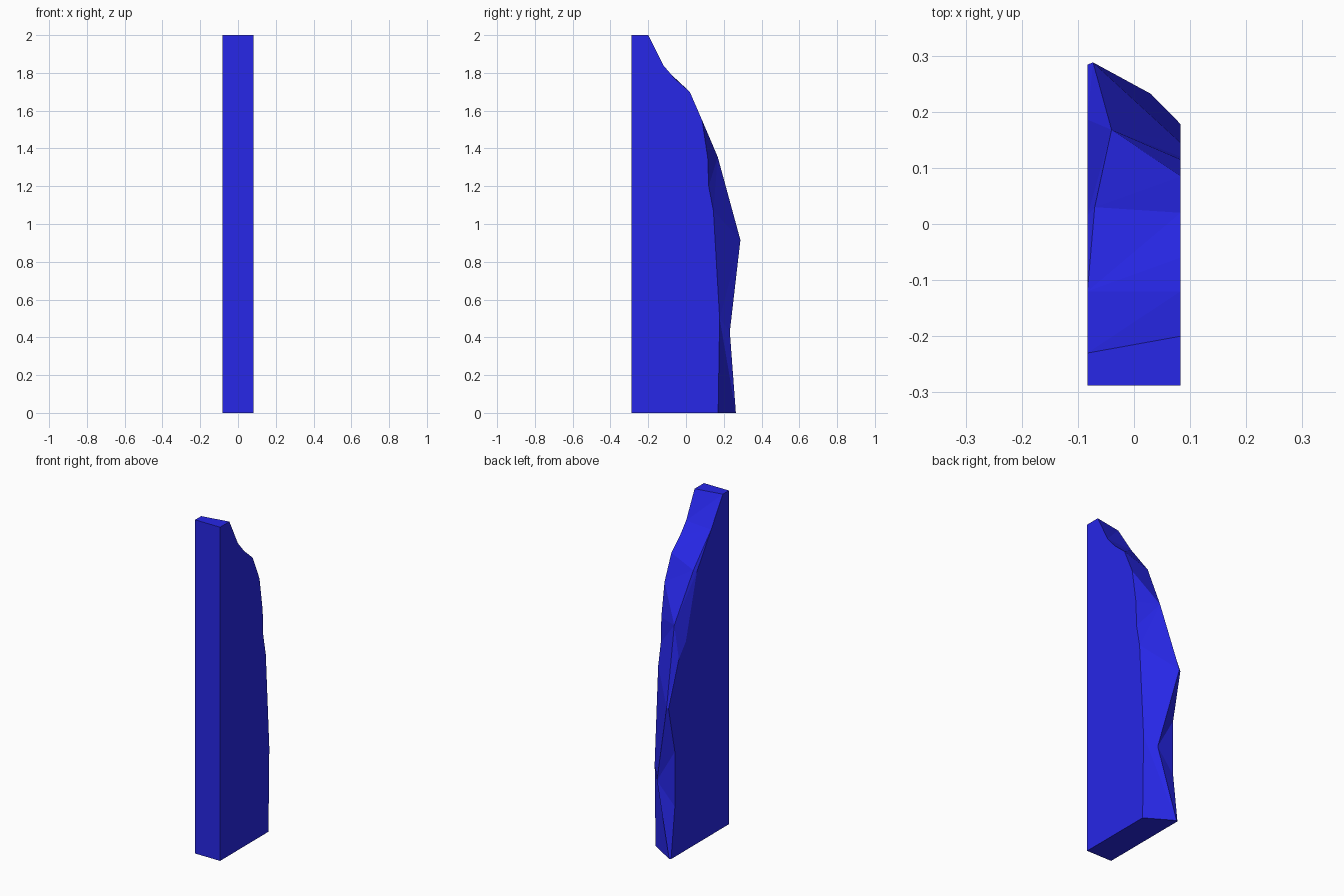
import bpy
import bmesh

default = bpy.data.objects.get("Cube")
if default:
    bpy.data.objects.remove(default, do_unlink=True)

HALF = 0.083      # half thickness of the slab
FRONT = -0.288    # flat front face

# One plain blue material
blue = bpy.data.materials.new("deep_blue")
blue.use_nodes = True
colour = (0.02, 0.02, 0.8, 1)
blue.diffuse_color = colour
blue.node_tree.nodes["Principled BSDF"].inputs["Base Color"].default_value = colour

# Broken rear outlines of the two flat sides, from top to bottom (y, z)
left_outline = [(-0.2, 2), (-0.12, 1.84), (-0.06, 1.77), (0.02, 1.7), (0.085, 1.55),
                (0.115, 1.35), (0.12, 1.2), (0.145, 1.07), (0.178, 0.5), (0.17, 0)]
right_outline = [(-0.23, 2), (-0.12, 1.83), (0.015, 1.63), (0.12, 1.25), (0.186, 1.17),
                 (0.284, 0.91), (0.224, 0.63), (0.224, 0.3), (0.26, 0)]
# Chipped ridge that runs down the back between them (x, y, z)
ridge_points = [(-0.07, 0.03, 1.64), (-0.04, 0.168, 1.355), (-0.073, 0.288, 0.915),
                (0.03, 0.232, 0.43), (-0.073, 0.264, 0)]

bm = bmesh.new()


def side_chain(x, outline):
    """Vertices of one outline on the side at x."""
    return [bm.verts.new((x, y, z)) for y, z in outline]


def zip_chains(a, b):
    """Fill the strip between two descending chains with triangles."""
    i = j = 0
    while i < len(a) - 1 or j < len(b) - 1:
        step_a = j == len(b) - 1 or (
            i < len(a) - 1 and a[i + 1].co.z >= b[j + 1].co.z)
        tip = a[i + 1] if step_a else b[j + 1]
        if len({a[i], b[j], tip}) == 3:
            bm.faces.new((a[i], b[j], tip))
        if step_a:
            i += 1
        else:
            j += 1


left = side_chain(HALF, left_outline)
right = side_chain(-HALF, right_outline)
ridge = [bm.verts.new(p) for p in ridge_points]
left_front = side_chain(HALF, [(FRONT, 0), (FRONT, 2)])
right_front = side_chain(-HALF, [(FRONT, 0), (FRONT, 2)])

# Flat sides, front, top and bottom
bm.faces.new(left + left_front)
bm.faces.new(right + right_front)
bm.faces.new(left_front + right_front[::-1])
bm.faces.new((left_front[1], left[0], right[0], right_front[1]))
bm.faces.new((left_front[0], left[-1], ridge[-1], right[-1], right_front[0]))

# Faceted back on both sides of the ridge
zip_chains(right[:2] + ridge, left)
zip_chains(right[1:], [right[1]] + ridge)

bmesh.ops.recalc_face_normals(bm, faces=bm.faces)
mesh = bpy.data.meshes.new("slab_shard")
bm.to_mesh(mesh)
bm.free()
mesh.materials.append(blue)
shard = bpy.data.objects.new("slab_shard", mesh)
bpy.context.collection.objects.link(shard)
